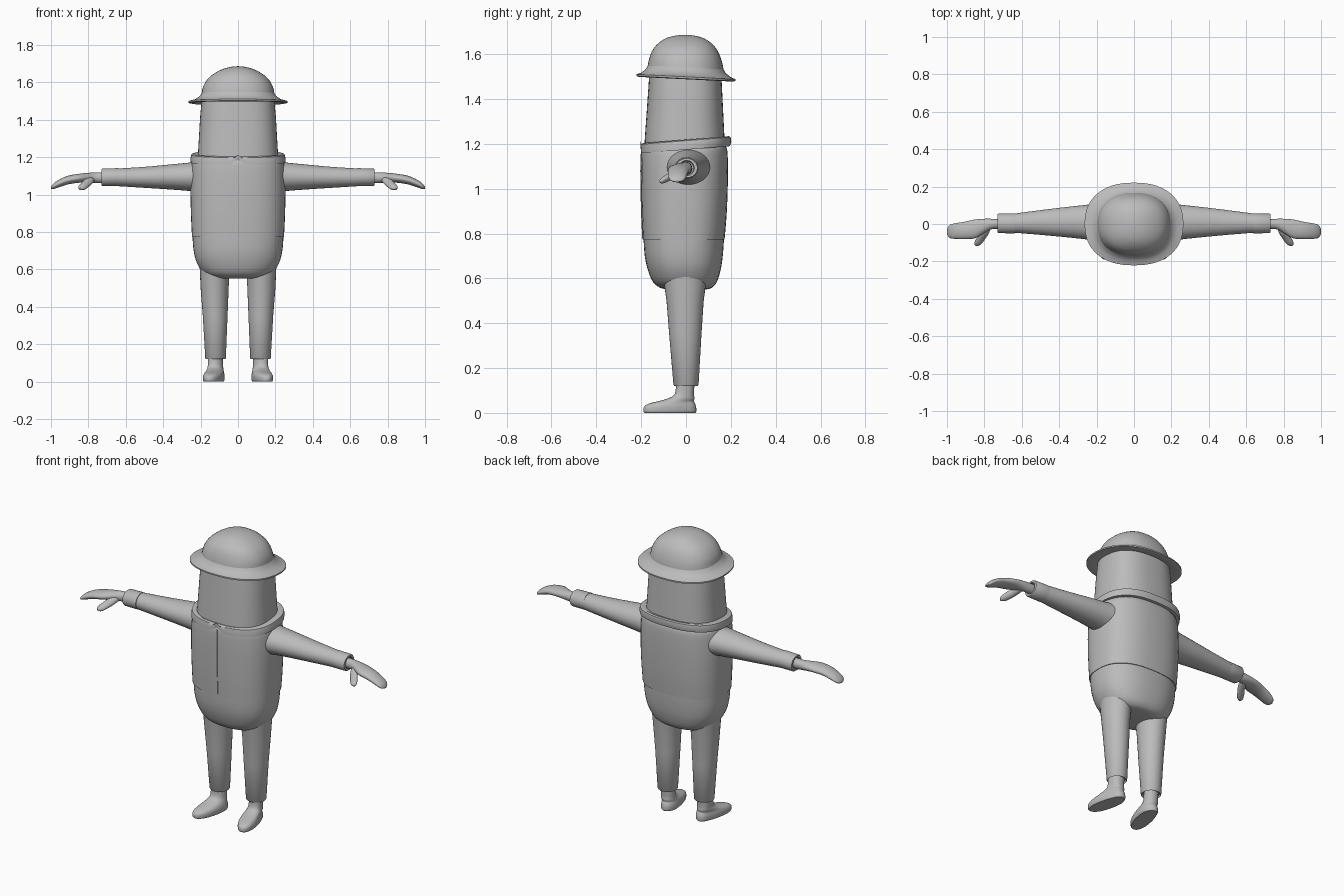
import bpy, bmesh, math

GREY = bpy.data.materials.new("plain grey")
GREY.diffuse_color = (0.5, 0.5, 0.5, 1)


def curve_through(rings, steps):
    """Catmull-Rom interpolation of ring parameters."""
    out = []
    for i in range(len(rings) - 1):
        p0, p1 = rings[max(i - 1, 0)], rings[i]
        p2, p3 = rings[i + 1], rings[min(i + 2, len(rings) - 1)]
        for k in range(steps):
            t = k / steps
            out.append([0.5 * (2 * b + (c - a) * t + (2 * a - 5 * b + 4 * c - d) * t * t
                               + (3 * b - a - 3 * c + d) * t ** 3)
                        for a, b, c, d in zip(p0, p1, p2, p3)])
    return out + [list(rings[-1])]


def loft(name, rings, axis="z", power=2.0, steps=4, segs=48, side=1, warp=None, closed=False):
    """Skin rings of (position, centre u, centre v, radius u, radius v) along an axis."""
    if steps > 1:
        rings = curve_through(rings, steps)
    bm = bmesh.new()
    loops = []
    for p, cu, cv, ru, rv in rings:
        loop = []
        for i in range(segs):
            a = 2 * math.pi * i / segs
            c, s = math.cos(a), math.sin(a)
            u = cu + ru * math.copysign(abs(c) ** (2 / power), c)
            v = cv + rv * math.copysign(abs(s) ** (2 / power), s)
            x, y, z = {"z": (u, v, p), "x": (p, u, v), "y": (u, p, v)}[axis]
            if warp:
                x, y, z = warp(x, y, z)
            loop.append(bm.verts.new((x * side, y, z)))
        loops.append(loop)
    pairs = list(zip(loops, loops[1:]))
    if closed:
        pairs.append((loops[-1], loops[0]))
    for a, b in pairs:
        for i in range(segs):
            j = (i + 1) % segs
            bm.faces.new((a[i], a[j], b[j], b[i]))
    if not closed:
        bm.faces.new(loops[0])
        bm.faces.new(loops[-1])
    bmesh.ops.recalc_face_normals(bm, faces=bm.faces)
    mesh = bpy.data.meshes.new(name)
    bm.to_mesh(mesh)
    bm.free()
    mesh.materials.append(GREY)
    ob = bpy.data.objects.new(name, mesh)
    bpy.context.collection.objects.link(ob)
    bpy.ops.object.select_all(action="DESELECT")
    ob.select_set(True)
    bpy.context.view_layer.objects.active = ob
    bpy.ops.object.shade_smooth_by_angle(angle=math.radians(40))
    return ob


# Rounded trouser seat below the jacket hem
loft("trouser_seat", [(0.55, 0, 0.005, 0.10, 0.08), (0.558, 0, 0, 0.15, 0.115),
                      (0.585, 0, -0.005, 0.19, 0.143), (0.64, 0, -0.008, 0.222, 0.163),
                      (0.70, 0, -0.01, 0.237, 0.174), (0.77, 0, -0.01, 0.243, 0.179),
                      (0.80, 0, -0.01, 0.243, 0.179)], power=2.4)

# Jacket body and its thin front closure
jacket = [(0.774, 0, -0.01, 0.246, 0.182), (0.88, 0, -0.008, 0.251, 0.189),
          (1.0, 0, -0.007, 0.254, 0.193), (1.1, 0, -0.007, 0.252, 0.194),
          (1.17, 0, -0.007, 0.245, 0.191), (1.195, 0, -0.006, 0.225, 0.18)]
loft("jacket", jacket, power=2.5)
loft("jacket_closure", [(z, 0, cy - ry, 0.004, 0.003) for z, _, cy, _, ry in jacket[:5]],
     segs=8)


# Folded collar, higher at the back, with a notch between its front tips
def collar_shape(x, y, z):
    if y < 0 and abs(x) < 0.045 and z < 1.2:
        z += (1 - abs(x) / 0.045) * 0.032
    return x, y, z + 0.08 * y


loft("collar", [(1.174, 0, -0.004, 0.238, 0.184), (1.174, 0, -0.003, 0.253, 0.199),
                (1.195, 0, 0, 0.254, 0.202), (1.214, 0, 0, 0.249, 0.199),
                (1.219, 0, 0, 0.238, 0.191), (1.214, 0, 0, 0.205, 0.170)],
     power=2.5, steps=1, segs=120, warp=collar_shape, closed=True)

# Head
loft("head", [(1.15, 0, -0.006, 0.218, 0.181), (1.22, 0, -0.006, 0.214, 0.178),
              (1.32, 0, -0.005, 0.208, 0.172), (1.42, 0, -0.004, 0.202, 0.166),
              (1.52, 0, -0.003, 0.192, 0.160)], power=2.6)


# Hat: domed crown and a flared brim tilted slightly backwards
def tilt(x, y, z):
    return x, y, z - 0.05 * y


loft("hat_crown", [(1.50, 0, -0.003, 0.200, 0.172), (1.54, 0, -0.003, 0.195, 0.169),
                   (1.58, 0, -0.004, 0.185, 0.160), (1.62, 0, -0.005, 0.160, 0.143),
                   (1.65, 0, -0.005, 0.123, 0.117), (1.672, 0, -0.005, 0.078, 0.082),
                   (1.683, 0, -0.005, 0.036, 0.04), (1.686, 0, -0.005, 0.003, 0.003)],
     power=2.3)
loft("hat_brim", [(1.545, 0, -0.002, 0.192, 0.166), (1.525, 0, -0.001, 0.205, 0.178),
                  (1.508, 0, 0, 0.230, 0.198), (1.499, 0, 0, 0.264, 0.221),
                  (1.491, 0, 0, 0.264, 0.221), (1.488, 0, 0, 0.250, 0.209),
                  (1.500, 0, 0, 0.190, 0.160)],
     power=2.3, steps=1, segs=64, warp=tilt, closed=True)

for side, label in ((1, "left"), (-1, "right")):
    # Tapered sleeve flaring into the shoulder, and its cuff
    loft(label + "_sleeve", [(0.18, 0.01, 1.095, 0.105, 0.088), (0.25, 0.01, 1.095, 0.093, 0.077),
                             (0.36, 0.01, 1.094, 0.081, 0.067), (0.5, 0.008, 1.092, 0.066, 0.056),
                             (0.66, 0.004, 1.092, 0.049, 0.046)], axis="x", segs=32, side=side)
    loft(label + "_cuff", [(0.638, 0.003, 1.093, 0.045, 0.042), (0.64, 0.003, 1.093, 0.053, 0.048),
                           (0.725, 0.003, 1.092, 0.052, 0.047), (0.731, 0.003, 1.092, 0.048, 0.043),
                           (0.731, 0.003, 1.092, 0.034, 0.034), (0.71, 0.003, 1.092, 0.03, 0.03)],
         axis="x", steps=1, segs=32, side=side)
    # Mitten-like hand and thumb
    loft(label + "_hand", [(0.70, 0, 1.09, 0.028, 0.03), (0.76, 0, 1.09, 0.028, 0.028),
                           (0.80, -0.01, 1.09, 0.038, 0.026), (0.85, -0.026, 1.087, 0.050, 0.024),
                           (0.91, -0.035, 1.077, 0.046, 0.023), (0.96, -0.038, 1.058, 0.041, 0.020),
                           (0.988, -0.04, 1.043, 0.033, 0.014), (1.0, -0.04, 1.035, 0.012, 0.005)],
         axis="x", segs=32, side=side)
    loft(label + "_thumb", [(-0.01, 0.785, 1.084, 0.022, 0.018), (-0.05, 0.80, 1.068, 0.024, 0.020),
                            (-0.08, 0.82, 1.05, 0.024, 0.018), (-0.105, 0.834, 1.037, 0.020, 0.014),
                            (-0.118, 0.84, 1.032, 0.006, 0.005)], axis="y", segs=24, side=side)
    # Trouser leg with an open hem, ankle and outward-turned shoe
    loft(label + "_trouser_leg", [(0.13, 0.12, 0, 0.045, 0.045), (0.12, 0.12, 0, 0.052, 0.052),
                                  (0.125, 0.12, 0, 0.055, 0.056), (0.35, 0.122, -0.003, 0.066, 0.072),
                                  (0.50, 0.125, -0.004, 0.075, 0.083),
                                  (0.66, 0.125, -0.005, 0.082, 0.105)], steps=1, segs=32, side=side)

    def splay(x, y, z):
        return x + max(0, -y) * 0.2, y, z

    loft(label + "_shoe", [(0.0, 0.115, -0.072, 0.046, 0.113), (0.008, 0.115, -0.072, 0.051, 0.118),
                           (0.028, 0.115, -0.071, 0.052, 0.116), (0.042, 0.115, -0.062, 0.049, 0.102),
                           (0.052, 0.116, -0.045, 0.046, 0.080), (0.064, 0.118, -0.022, 0.043, 0.060),
                           (0.085, 0.119, -0.007, 0.040, 0.043), (0.14, 0.12, -0.003, 0.040, 0.041)],
         power=2.2, segs=32, side=side, warp=splay)
